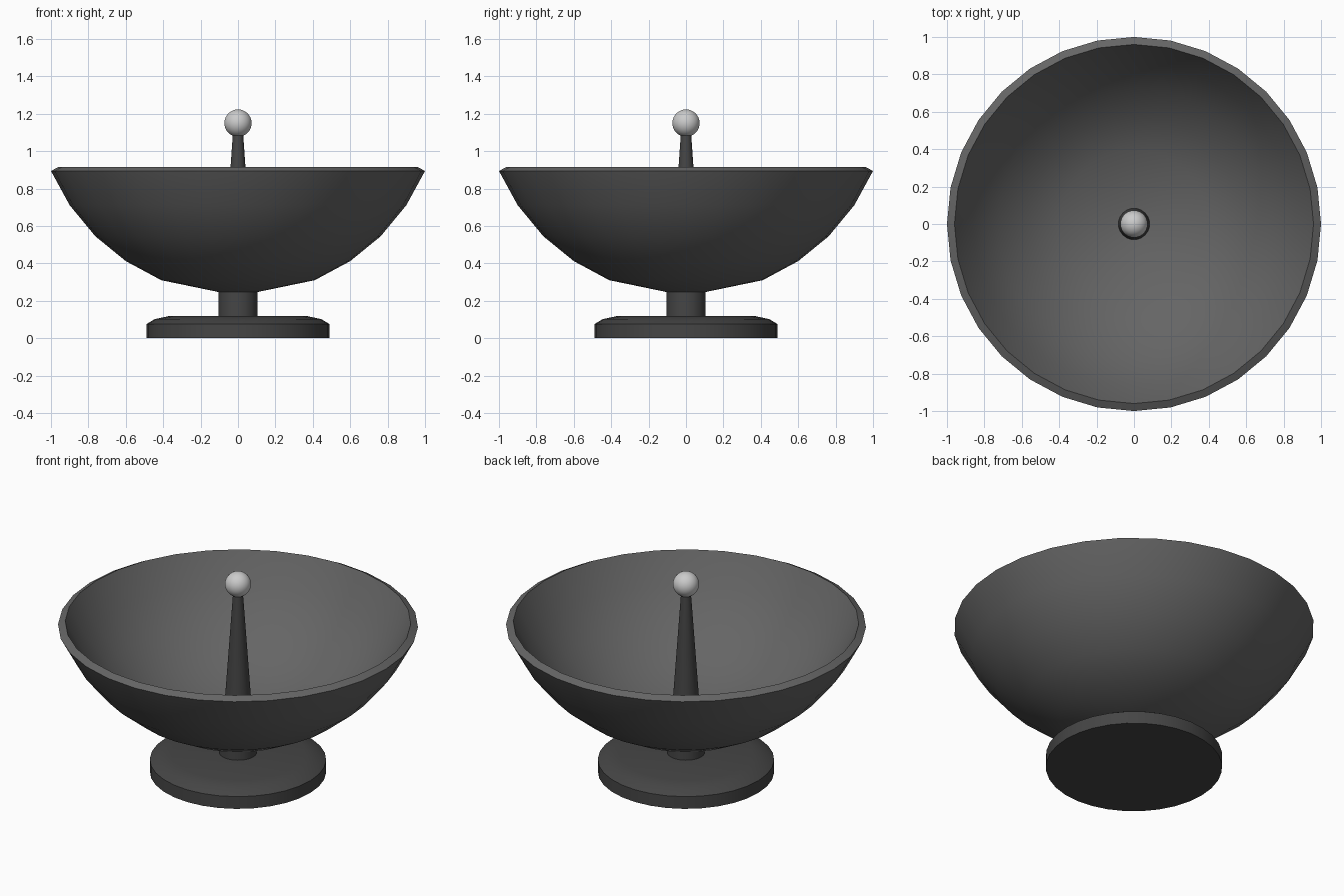
import bpy, math

if "Cube" in bpy.data.objects:
    bpy.data.objects.remove(bpy.data.objects["Cube"])

SEG = 32


def material(name, v):
    m = bpy.data.materials.new(name)
    m.diffuse_color = (v, v, v, 1)
    m.use_nodes = True
    m.node_tree.nodes["Principled BSDF"].inputs["Base Color"].default_value = m.diffuse_color
    return m


def lathe(name, profile, mat, angle=35):
    """Revolve an (r, z) profile around z; r = 0 ends become poles."""
    verts, rings, faces = [], [], []
    for r, z in profile:
        n = 1 if r == 0 else SEG
        rings.append([len(verts) + i % n for i in range(SEG)])
        for i in range(n):
            a = 2 * math.pi * i / SEG
            verts.append((r * math.cos(a), r * math.sin(a), z))
    for lo, hi in zip(rings, rings[1:]):
        for i in range(SEG):
            j = (i + 1) % SEG
            quad = [lo[i], lo[j], hi[j], hi[i]]
            faces.append(list(dict.fromkeys(quad)))
    mesh = bpy.data.meshes.new(name)
    mesh.from_pydata(verts, [], faces)
    mesh.materials.append(mat)
    ob = bpy.data.objects.new(name, mesh)
    bpy.context.collection.objects.link(ob)
    bpy.ops.object.select_all(action='DESELECT')
    ob.select_set(True)
    bpy.context.view_layer.objects.active = ob
    bpy.ops.object.shade_smooth_by_angle(angle=math.radians(angle))
    return ob


dark = material("dark_grey", 0.13)
darker = material("darker_grey", 0.06)

# Round foot with a rounded shoulder, and the short stem
lathe("foot", [(0, 0), (0.49, 0), (0.49, 0.075), (0.445, 0.102),
               (0.37, 0.118), (0, 0.118)], darker)
lathe("stem", [(0, 0.10), (0.104, 0.10), (0.104, 0.265), (0, 0.265)], darker)

# Thick-walled bowl: outside upward, over the rim, inside downward
lathe("bowl", [(0, 0.246), (0.10, 0.246), (0.41, 0.31), (0.60, 0.412),
               (0.763, 0.545), (0.90, 0.711), (1.0, 0.894),
               (0.96, 0.915), (0.863, 0.737), (0.73, 0.578), (0.574, 0.449),
               (0.396, 0.353), (0.09, 0.29), (0, 0.29)], dark)

# Tapered centre spike
lathe("spike", [(0, 0.27), (0.085, 0.27), (0.027, 1.10), (0, 1.10)], darker)

# Ball on the tip
R = 0.073
ball = [(R * math.sin(math.pi * k / 16), 1.15 - R * math.cos(math.pi * k / 16))
        for k in range(1, 16)]
lathe("ball", [(0, 1.15 - R)] + ball + [(0, 1.15 + R)],
      material("light_grey", 0.6))
